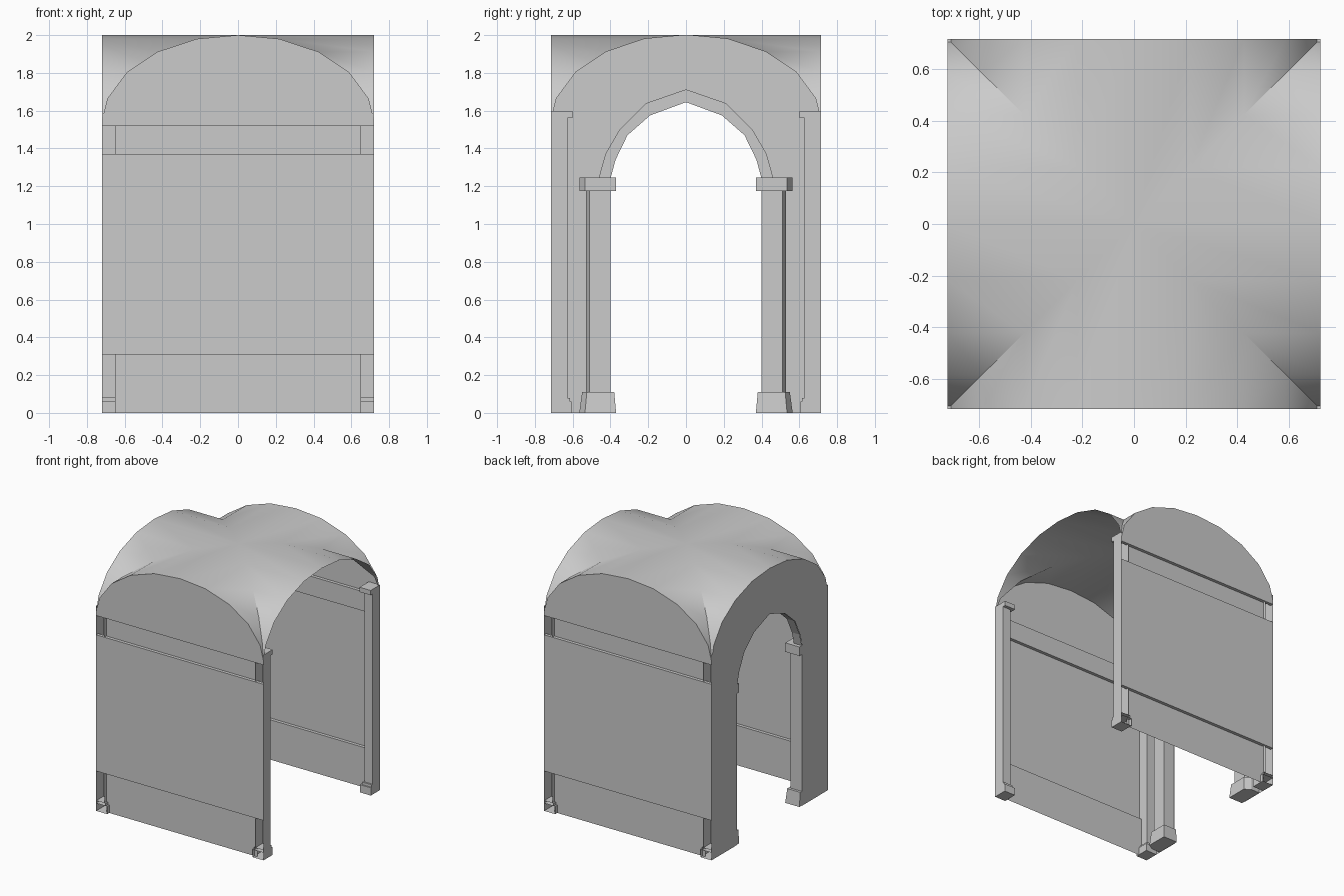
import bpy, bmesh

cube = bpy.data.objects.get("Cube")
if cube:
    bpy.data.objects.remove(cube, do_unlink=True)

HX, HY = 0.72, 0.715          # half width and half depth of the bay
RECESS = 0.69                 # depth of dado and frieze strips
PILASTER_IN = 0.65            # inner x of the corner pilasters

stone = bpy.data.materials.new("grey stone")
stone.use_nodes = True
GREY = (0.6, 0.6, 0.6, 1)
stone.diffuse_color = GREY
bsdf = stone.node_tree.nodes["Principled BSDF"]
bsdf.inputs["Base Color"].default_value = GREY
bsdf.inputs["Roughness"].default_value = 0.8


def finish(name, bm, smooth=False):
    bmesh.ops.remove_doubles(bm, verts=bm.verts, dist=0.0005)
    bmesh.ops.recalc_face_normals(bm, faces=bm.faces)
    mesh = bpy.data.meshes.new(name)
    bm.to_mesh(mesh)
    bm.free()
    mesh.materials.append(stone)
    obj = bpy.data.objects.new(name, mesh)
    bpy.context.collection.objects.link(obj)
    if smooth:
        bpy.ops.object.select_all(action="DESELECT")
        obj.select_set(True)
        bpy.context.view_layer.objects.active = obj
        bpy.ops.object.shade_smooth_by_angle(angle=0.52)
    return obj


def face(bm, points):
    return bm.faces.new([bm.verts.new(p) for p in points])


def loft(bm, low, high, z0, z1, open_sides=()):
    """Join two plan outlines at two heights into a block."""
    a = [bm.verts.new((x, y, z0)) for x, y in low]
    b = [bm.verts.new((x, y, z1)) for x, y in high]
    bm.faces.new(a)
    bm.faces.new(b)
    n = len(a)
    for i in range(n):
        if i not in open_sides:
            j = (i + 1) % n
            bm.faces.new((a[i], a[j], b[j], b[i]))


def mirrored(half):
    """Full arch, left to right, from the half that ends at the crown."""
    return [(-u, z) for u, z in half] + [(u, z) for u, z in half[-2::-1]]


# Arch outlines: vault in fractions of the half span, doorway in units
VAULT = mirrored([(1, 1.55), (0.96, 1.665), (0.815, 1.805),
                  (0.59, 1.912), (0.305, 1.98), (0, 2)])
DOOR_IN = mirrored([(0.4, 1.24), (0.373, 1.34), (0.31, 1.47),
                    (0.19, 1.575), (0, 1.645)])
DOOR_OUT = mirrored([(0.463, 1.24), (0.427, 1.37), (0.352, 1.5),
                     (0.21, 1.64), (0, 1.713)])

# Groin vault: four webs meeting on the diagonals
bm = bmesh.new()
for turn in range(4):
    def place(u, v, z):
        for _ in range(turn):
            u, v = -v, u
        return (u * HX, v * HY, z)
    for (u0, z0), (u1, z1) in zip(VAULT, VAULT[1:]):
        ring = [(u0, -1, z0), (u1, -1, z1), (u1, -abs(u1), z1), (u0, -abs(u0), z0)]
        face(bm, [place(*p) for p in dict.fromkeys(ring)])
finish("groin_vault", bm, smooth=True)

# Front and back walls: sheet with dado and frieze strips set into the room
for name, s in (("front_wall", -1), ("back_wall", 1)):
    bm = bmesh.new()

    def strip(w, y0, z0, y1, z1):
        face(bm, [(-w, s * y0, z0), (w, s * y0, z0), (w, s * y1, z1), (-w, s * y1, z1)])
    strip(PILASTER_IN, RECESS, 0, RECESS, 0.31)
    strip(HX, RECESS, 0.31, HY, 0.31)
    strip(HX, HY, 0.31, HY, 1.37)
    strip(HX, HY, 1.37, RECESS, 1.37)
    strip(PILASTER_IN, RECESS, 1.37, RECESS, 1.52)
    strip(HX, RECESS, 1.52, HY, 1.52)
    face(bm, [(-HX, s * HY, 1.52)] + [(u * HX, s * HY, z) for u, z in VAULT]
         + [(HX, s * HY, 1.52)])
    finish(name, bm)

# Doorway wall on the right side
bm = bmesh.new()
outline = [(-HY, 0)] + [(u * HY, z) for u, z in VAULT] + [(HY, 0), (0.4, 0)]
outline += DOOR_IN[::-1] + [(-0.4, 0)]
face(bm, [(-HX, y, z) for y, z in outline])
finish("doorway_wall", bm)

# Moulded ring around the doorway arch
bm = bmesh.new()
for i in range(len(DOOR_IN) - 1):
    corners = []
    for k in (i, i + 1):
        (yi, zi), (yo, zo) = DOOR_IN[k], DOOR_OUT[k]
        corners.append([(-0.717, yi, zi), (-0.65, yi, zi), (-0.65, yo, zo), (-0.717, yo, zo)])
    a, b = corners
    for j in range(3):
        face(bm, [a[j], a[j + 1], b[j + 1], b[j]])
finish("doorway_arch_ring", bm)


# Doorway columns with chamfered outer edge, flared base and capital
def column_plan(s, front, inner, chamfer, outer):
    back = -0.717
    return [(back, s * inner), (front, s * inner), (front, s * chamfer),
            (front - 0.05, s * outer), (back, s * outer)]


for name, s in (("front_doorway_column", -1), ("back_doorway_column", 1)):
    bm = bmesh.new()
    foot = column_plan(s, -0.595, 0.37, 0.535, 0.565)
    neck = column_plan(s, -0.605, 0.38, 0.525, 0.55)
    shaft = column_plan(s, -0.62, 0.4, 0.51, 0.53)
    loft(bm, foot, neck, 0, 0.11)
    loft(bm, shaft, shaft, 0.11, 1.175)
    loft(bm, foot, foot, 1.175, 1.245)
    finish(name, bm)


# Corner pilasters, hollow towards the outside
def corner_block(bm, sx, sy, x, y, z0, z1):
    plan = [(sx * HX, sy * HY), (sx * x, sy * HY), (sx * x, sy * y), (sx * HX, sy * y)]
    loft(bm, plan, plan, z0, z1, open_sides=(0,))


for sx, side in ((-1, "right"), (1, "left")):
    for sy, end in ((-1, "front"), (1, "back")):
        bm = bmesh.new()
        corner_block(bm, sx, sy, 0.625, 0.605, 0, 0.06)
        corner_block(bm, sx, sy, 0.638, 0.615, 0.06, 0.08)
        corner_block(bm, sx, sy, PILASTER_IN, 0.627, 0.08, 1.56)
        corner_block(bm, sx, sy, 0.625, 0.602, 1.56, 1.597)
        finish(f"{end}_{side}_pilaster", bm)
